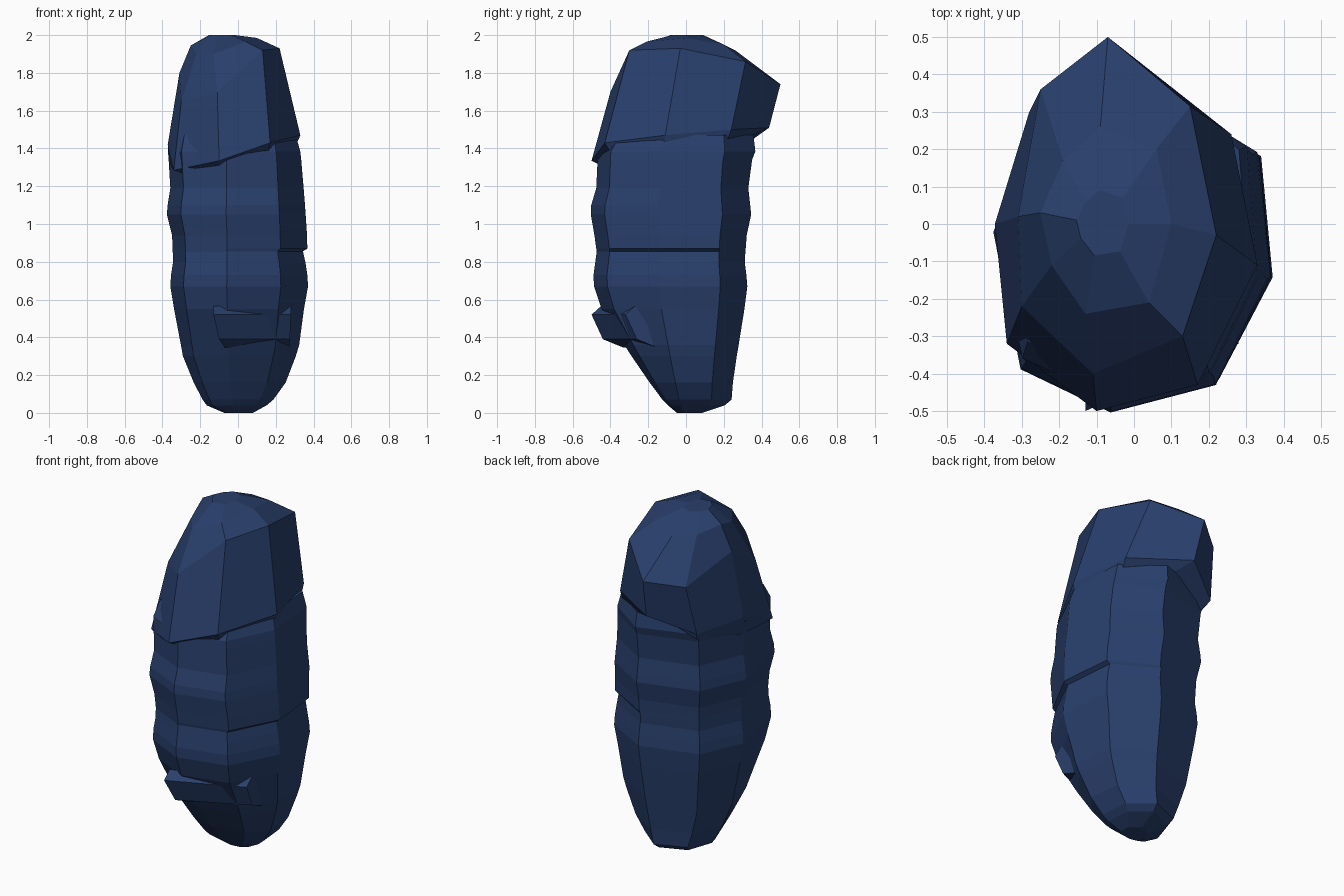
import bpy, bmesh

mat = bpy.data.materials.new("dark_blue")
mat.diffuse_color = (0.022, 0.05, 0.15, 1)


def loft(name, rings):
    """Skin a stack of equal-sized rings with flat faces and cap both ends."""
    bm = bmesh.new()
    rows = [[bm.verts.new(p) for p in ring] for ring in rings]
    n = len(rows[0])
    for a, b in zip(rows, rows[1:]):
        for i in range(n):
            j = (i + 1) % n
            bm.faces.new((a[i], a[j], b[j], b[i]))
    bm.faces.new(rows[0][::-1])
    bm.faces.new(rows[-1])
    bmesh.ops.recalc_face_normals(bm, faces=bm.faces)
    me = bpy.data.meshes.new(name)
    bm.to_mesh(me)
    bm.free()
    me.materials.append(mat)
    ob = bpy.data.objects.new(name, me)
    bpy.context.collection.objects.link(ob)
    return ob


# Body cross-section: front, front right, right, back right, back, back left, left, front left
section = [(-0.06, -0.48), (0.22, -0.41), (0.36, -0.14), (0.33, 0.19),
           (0.08, 0.34), (-0.25, 0.24), (-0.36, -0.02), (-0.29, -0.37)]

# Body levels: z, right scale, left scale, front scale, back scale
levels = [(0.0, 0.22, 0.20, 0.10, 0.25), (0.04, 0.42, 0.46, 0.20, 0.60),
          (0.07, 0.52, 0.52, 0.26, 0.71), (0.16, 0.70, 0.65, 0.40, 0.73),
          (0.30, 0.85, 0.81, 0.60, 0.79), (0.36, 0.90, 0.84, 0.68, 0.82),
          (0.55, 0.97, 0.94, 0.93, 0.91), (0.67, 1.03, 0.995, 1.015, 0.955),
          (0.73, 1.02, 0.985, 1.02, 0.94), (0.80, 0.99, 0.955, 1.0, 0.915),
          (0.855, 0.955, 0.96, 0.985, 0.925)]
upper = [(0.87, 1.02, 0.96, 0.99, 0.93), (0.94, 1.015, 0.97, 1.01, 0.945),
         (1.05, 0.995, 1.045, 1.05, 1.015), (1.10, 0.985, 1.035, 1.045, 1.0),
         (1.19, 0.965, 0.995, 0.99, 0.97), (1.34, 0.93, 1.02, 0.975, 1.03),
         (1.385, 0.915, 1.03, 0.97, 1.08), (1.47, 0.85, 0.98, 0.85, 1.05)]


def body_ring(z, xr, xl, yf, yb):
    return [(x * (xr if x > 0 else xl), y * (yf if y < 0 else yb), z) for x, y in section]


loft("ribbed_body", [body_ring(*v) for v in levels + upper])

# Hood: undercut, lower rim, shoulder, crown and tip, in the section's order
undercut = [(-0.1, -0.45, 1.31), (0.16, -0.40, 1.38), (0.30, -0.11, 1.40), (0.26, 0.20, 1.40),
            (0.0, 0.32, 1.47), (-0.25, 0.26, 1.36), (-0.365, 0.0, 1.32), (-0.30, -0.33, 1.27)]
rim = [(-0.1, -0.5, 1.335), (0.17, -0.43, 1.43), (0.33, -0.11, 1.47), (0.26, 0.24, 1.50),
       (-0.05, 0.44, 1.51), (-0.28, 0.30, 1.41), (-0.372, 0.0, 1.42), (-0.34, -0.32, 1.285)]
shoulder = [(-0.11, -0.40, 1.70), (0.13, -0.30, 1.92), (0.22, -0.03, 1.93), (0.15, 0.315, 1.86),
            (-0.07, 0.5, 1.74), (-0.25, 0.36, 1.70), (-0.31, 0.02, 1.80), (-0.30, -0.22, 1.65)]
crown = [(-0.13, -0.24, 1.90), (0.04, -0.21, 1.965), (0.10, 0.0, 1.985), (0.06, 0.20, 1.95),
         (-0.09, 0.26, 1.92), (-0.19, 0.17, 1.92), (-0.25, 0.03, 1.945), (-0.22, -0.11, 1.90)]
tip = [(-0.09 + (x + 0.09) * 0.4, y * 0.35, 2.0) for x, y, z in crown]
loft("hood", [undercut, rim, shoulder, crown, tip])


# Front ledge: slanted block across the lower front
def ledge_end(x, y, inward):
    return [(x, y + 0.05, 0.565), (x, y, 0.52), (x + inward, y + 0.06, 0.39),
            (x + inward * 2, y + 0.17, 0.345), (x, y + 0.22, 0.50)]


loft("front_ledge", [ledge_end(-0.13, -0.5, 0.03), ledge_end(0.28, -0.32, -0.005)])
